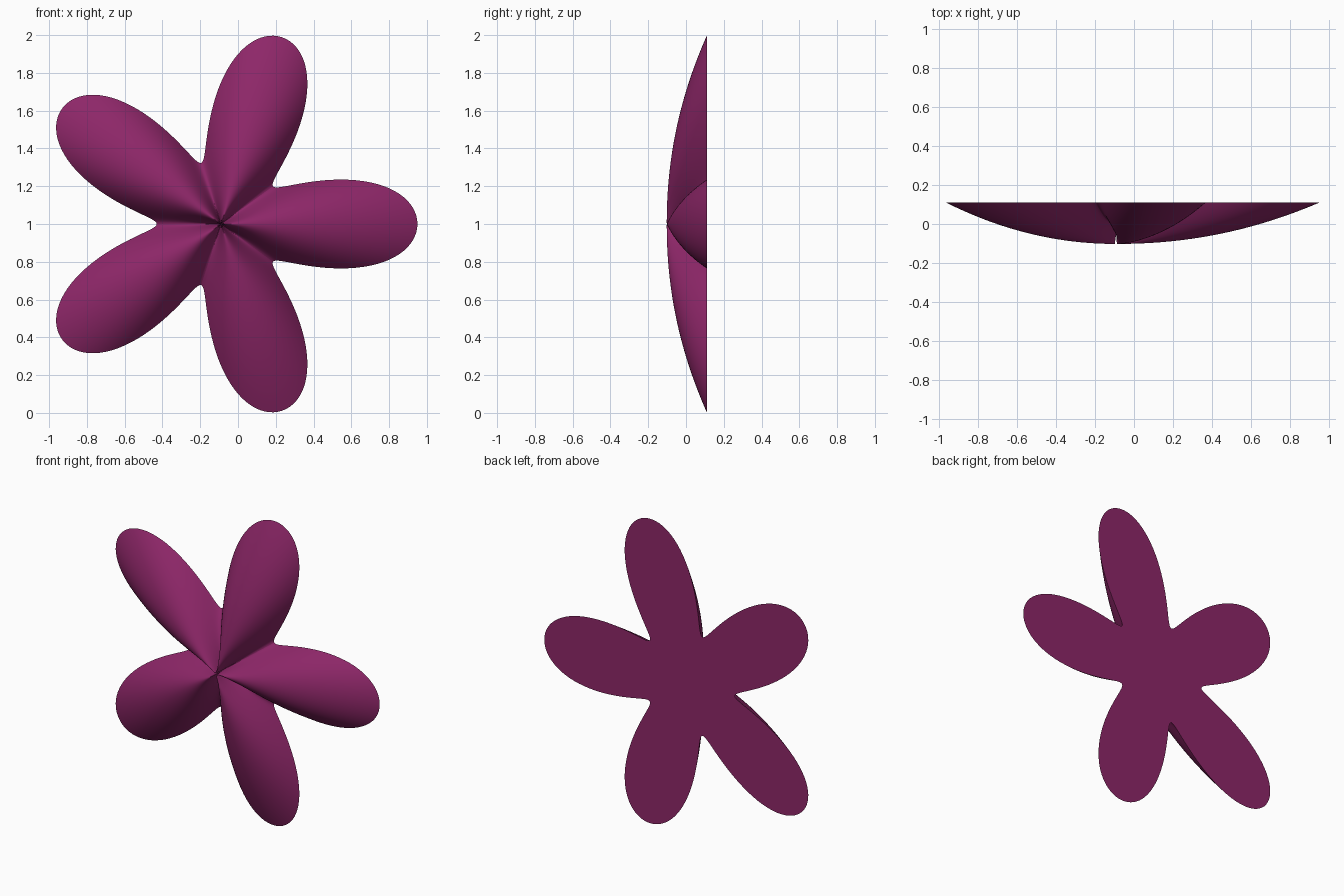
import bpy, bmesh, math

if "Cube" in bpy.data.objects:
    bpy.data.objects.remove(bpy.data.objects["Cube"])

CX, CZ, BACK = -0.09, 1.0, 0.11
N, RINGS, DEPTH = 300, 44, 0.212


def radius(t):
    # five rounded petals with tight valleys between them
    return 0.72 + 0.35 * math.cos(5 * t) - 0.03 * math.cos(10 * t)


def point(t, s):
    # domed front: highest on petal ridges, sinking into the grooves
    r = radius(t)
    ridge = DEPTH * (r / 1.04) ** 0.6
    return (CX + r * s * math.cos(t), BACK - ridge * (1 - s ** 2.1), CZ + r * s * math.sin(t))


bm = bmesh.new()
rings = []
for i in range(1, RINGS + 1):
    s = (i / RINGS) ** 1.2
    rings.append([bm.verts.new(point(2 * math.pi * j / N, s)) for j in range(N)])

# petal surface
for a, b in zip(rings, rings[1:]):
    for j in range(N):
        k = (j + 1) % N
        bm.faces.new((a[j], a[k], b[k], b[j]))

# small pit where the petals meet
pit = bm.verts.new((CX, BACK - 0.15, CZ))
for j in range(N):
    bm.faces.new((pit, rings[0][(j + 1) % N], rings[0][j]))

# flat back
hub = bm.verts.new((CX, BACK, CZ))
for j in range(N):
    bm.faces.new((hub, rings[-1][j], rings[-1][(j + 1) % N]))
bmesh.ops.recalc_face_normals(bm, faces=bm.faces)

mesh = bpy.data.meshes.new("flower")
bm.to_mesh(mesh)
bm.free()
flower = bpy.data.objects.new("flower", mesh)
bpy.context.collection.objects.link(flower)

mat = bpy.data.materials.new("plum")
mat.diffuse_color = (0.27, 0.02, 0.14, 1)
mat.use_nodes = True
mat.node_tree.nodes["Principled BSDF"].inputs["Base Color"].default_value = mat.diffuse_color
mesh.materials.append(mat)

bpy.context.view_layer.objects.active = flower
flower.select_set(True)
bpy.ops.object.shade_smooth_by_angle(angle=math.radians(20))
